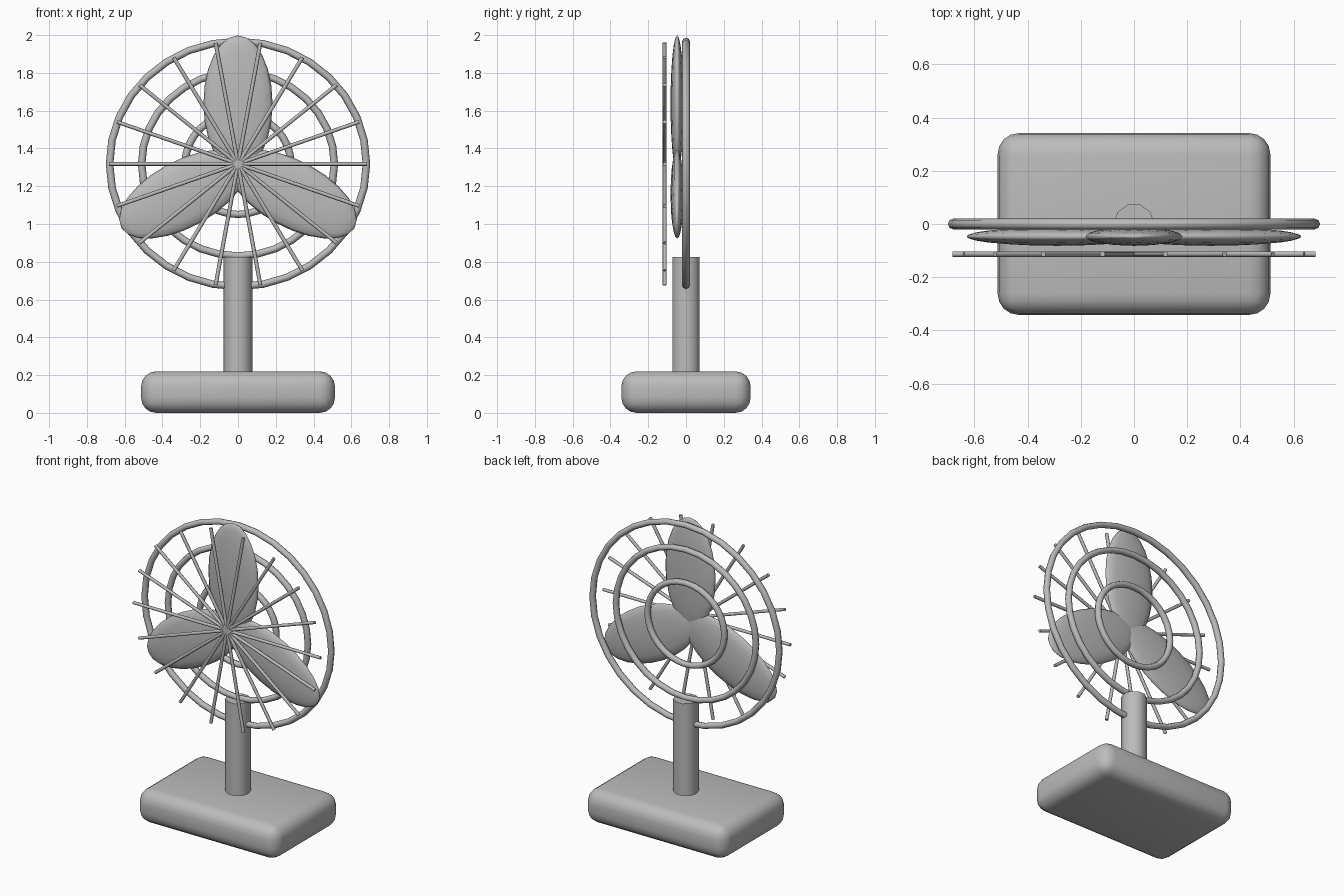
import bpy, math
from mathutils import Matrix, Vector

if "Cube" in bpy.data.objects:
    bpy.data.objects.remove(bpy.data.objects["Cube"])

CENTER = Vector((0, 0, 1.318))   # middle of the fan head
SQUASH = 0.955                   # head is slightly flattened in height

grey = bpy.data.materials.new("grey")
grey.diffuse_color = (0.5, 0.5, 0.5, 1)
grey.use_nodes = True
grey.node_tree.nodes["Principled BSDF"].inputs["Base Color"].default_value = grey.diffuse_color


def finish(name, angle=40):
    ob = bpy.context.object
    ob.name = name
    ob.data.materials.append(grey)
    bpy.ops.object.shade_smooth_by_angle(angle=math.radians(angle))
    return ob


def to_head(ob, matrix):
    """Place a part in the flattened fan head."""
    squash = Matrix.Translation(CENTER) @ Matrix.Diagonal((1, 1, SQUASH, 1))
    ob.data.transform(squash @ matrix)


# Rounded base block
bpy.ops.mesh.primitive_cube_add(size=1, location=(0, 0, 0.11))
base = bpy.context.object
base.data.transform(Matrix.Diagonal((1.026, 0.684, 0.22, 1)))
bevel = base.modifiers.new("bevel", 'BEVEL')
bevel.width = 0.08
bevel.segments = 4
bpy.ops.object.modifier_apply(modifier="bevel")
finish("base")

# Column
bpy.ops.mesh.primitive_cylinder_add(vertices=10, radius=0.0765, depth=0.645,
                                    location=(0, 0, 0.5025),
                                    rotation=(0, 0, math.pi / 2))
finish("column")

# Guard rings
for name, radius in (("outer", 0.68), ("middle", 0.51), ("inner", 0.28)):
    bpy.ops.mesh.primitive_torus_add(major_radius=radius, minor_radius=0.02,
                                     major_segments=32, minor_segments=8)
    to_head(finish(name + "_guard_ring", 60),
            Matrix.Rotation(math.pi / 2, 4, 'X'))

# Three flattened blades
for i in range(3):
    bpy.ops.mesh.primitive_uv_sphere_add(segments=16, ring_count=12, radius=1)
    turn = Matrix.Rotation(i * math.tau / 3, 4, 'Y')
    shape = (Matrix.Translation((0, -0.047, 0.335))
             @ Matrix.Diagonal((0.183, 0.035, 0.377, 1)))
    to_head(finish("blade_%d" % (i + 1), 70), turn @ shape)

# Nine crossing rods make the front spokes
for i in range(9):
    bpy.ops.mesh.primitive_cylinder_add(vertices=8, radius=0.0105, depth=1.364)
    turn = Matrix.Rotation(math.pi / 2 + i * math.pi / 9, 4, 'Y')
    to_head(finish("spoke_%d" % (i + 1), 60),
            Matrix.Translation((0, -0.113, 0)) @ turn)
